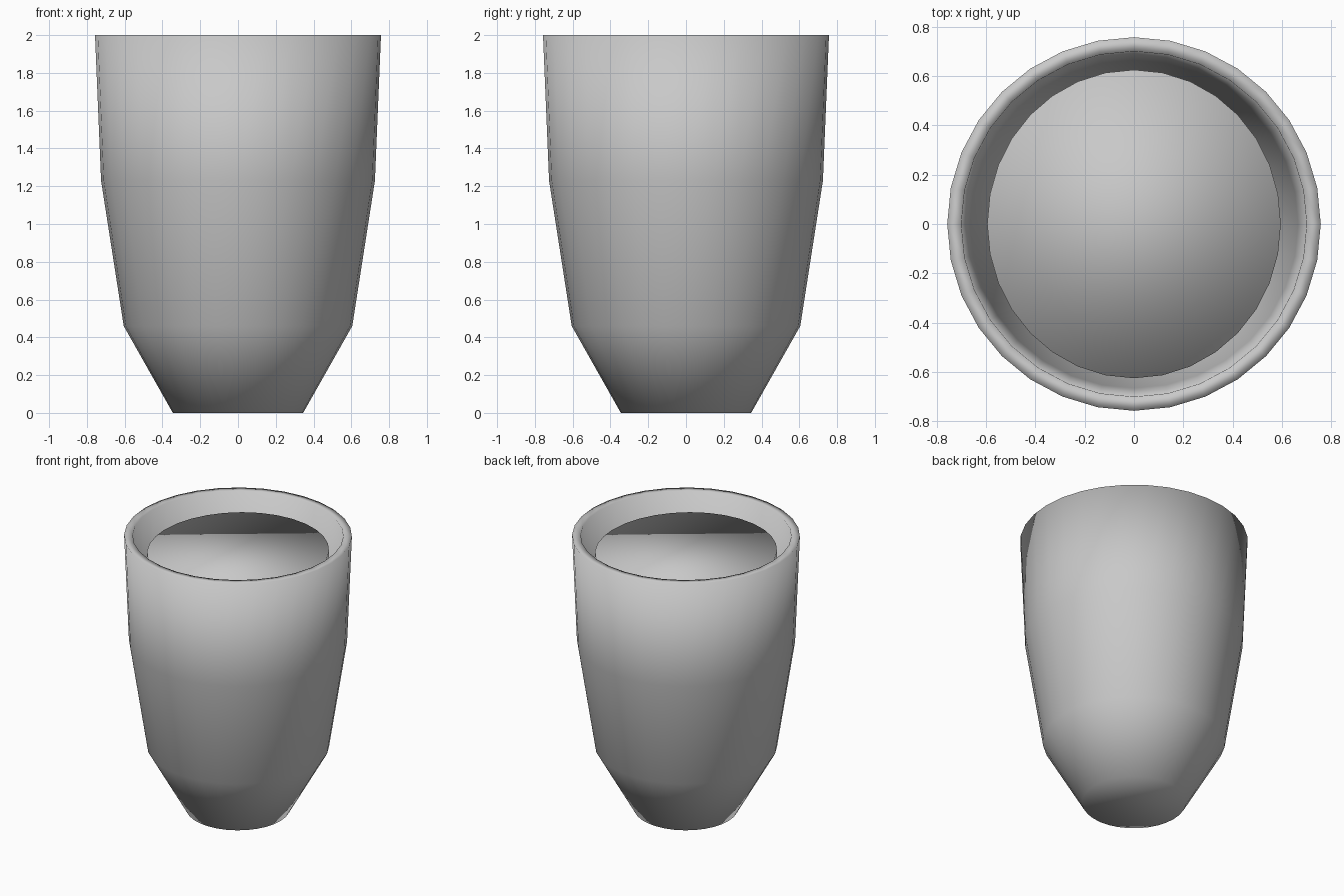
import bpy
import bmesh
import math

cube = bpy.data.objects.get("Cube")
if cube:
    bpy.data.objects.remove(cube, do_unlink=True)

SIDES = 32

# One plain grey for everything
grey = bpy.data.materials.new("plain grey")
grey.use_nodes = True
colour = (0.58, 0.58, 0.58, 1.0)
grey.diffuse_color = colour
grey.node_tree.nodes["Principled BSDF"].inputs["Base Color"].default_value = colour


def turned_part(name, profile, stretch_x=1.0, stretch_y=1.0):
    """Spin (radius, height) points round z and cap both ends."""
    bm = bmesh.new()
    rings = []
    for radius, z in profile:
        ring = []
        for i in range(SIDES):
            a = 2 * math.pi * i / SIDES
            ring.append(bm.verts.new((radius * stretch_x * math.cos(a),
                                      radius * stretch_y * math.sin(a), z)))
        rings.append(ring)
    for low, high in zip(rings, rings[1:]):
        for i in range(SIDES):
            j = (i + 1) % SIDES
            bm.faces.new((low[i], low[j], high[j], high[i]))
    bm.faces.new(list(reversed(rings[0])))
    bm.faces.new(rings[-1])
    bmesh.ops.recalc_face_normals(bm, faces=bm.faces[:])
    for face in bm.faces:
        face.smooth = True
    mesh = bpy.data.meshes.new(name)
    bm.to_mesh(mesh)
    bm.free()
    mesh.materials.append(grey)
    obj = bpy.data.objects.new(name, mesh)
    bpy.context.collection.objects.link(obj)
    return obj


# Tapered cup: outside from foot to lip, then down the inside to the floor
outside = [(0.345, 0.0), (0.605, 0.46), (0.725, 1.23), (0.757, 2.0)]
inside = [(0.70, 2.0), (0.665, 1.23), (0.545, 0.48), (0.31, 0.07)]
turned_part("cup", outside + inside)

# Slightly oval filling, set a little below the lip
turned_part("filling", [(1.0, 0.72), (1.0, 1.885)], 0.595, 0.625)
